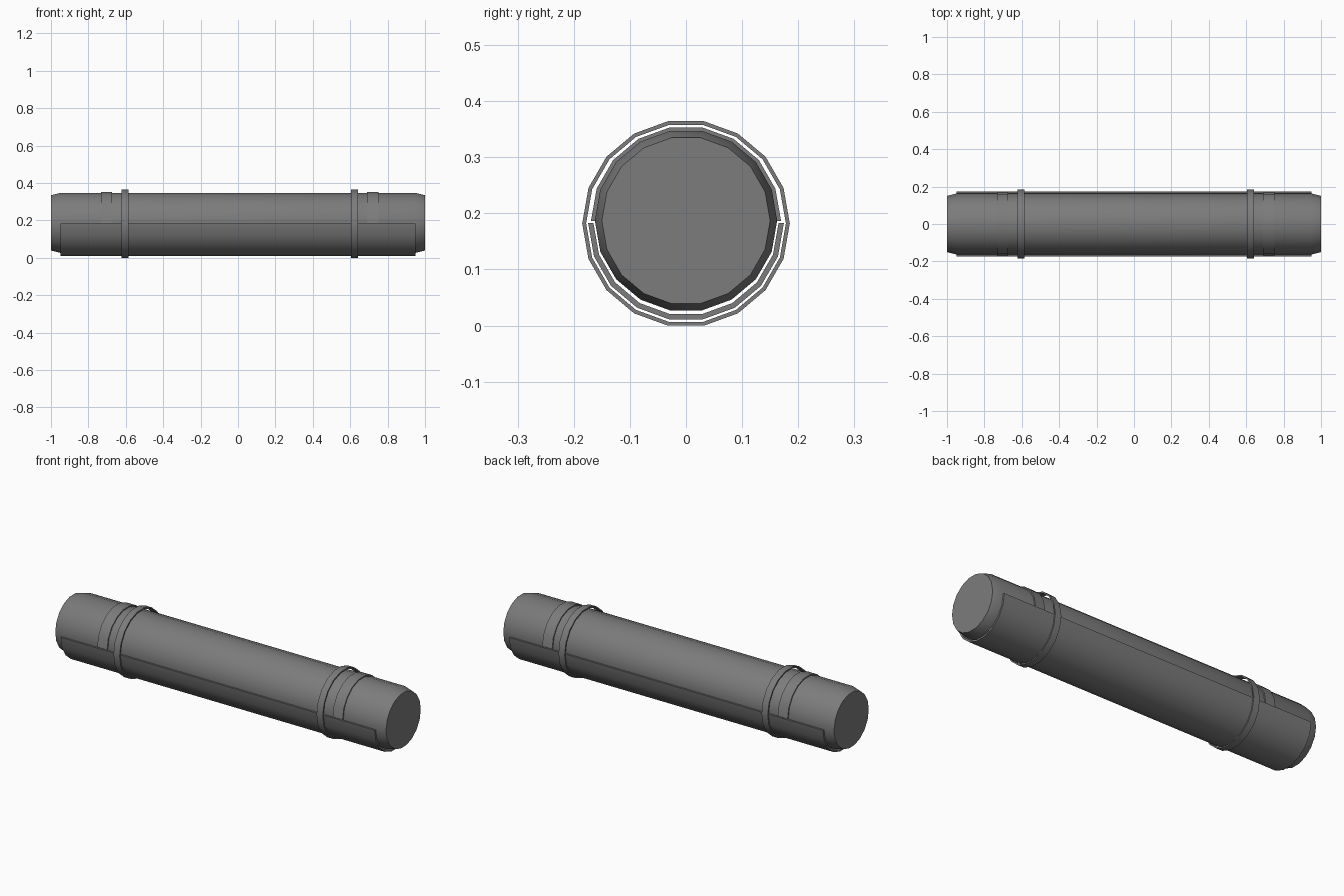
import bpy, bmesh, math

if "Cube" in bpy.data.objects:
    bpy.data.objects.remove(bpy.data.objects["Cube"])

SIDES = 18
grey = bpy.data.materials.new("dark grey")
grey.diffuse_color = (0.2, 0.2, 0.2, 1)
grey.use_nodes = True
grey.node_tree.nodes["Principled BSDF"].inputs["Base Color"].default_value = grey.diffuse_color


def finish(name, bm):
    bmesh.ops.recalc_face_normals(bm, faces=bm.faces)
    me = bpy.data.meshes.new(name)
    bm.to_mesh(me)
    bm.free()
    ob = bpy.data.objects.new(name, me)
    bpy.context.collection.objects.link(ob)
    me.materials.append(grey)
    bpy.ops.object.select_all(action='DESELECT')
    bpy.context.view_layer.objects.active = ob
    ob.select_set(True)
    bpy.ops.object.shade_smooth_by_angle(angle=math.radians(30))
    return ob


def lathe(name, profile, zc, start=0, count=SIDES, closed=False):
    """Sweep (x, radius) points around the x axis; closed profiles make hoops."""
    bm = bmesh.new()
    full = count == SIDES
    rings = []
    for i in range(count if full else count + 1):
        a = 2 * math.pi * (start + i) / SIDES
        rings.append([bm.verts.new((x, r * math.cos(a), zc + r * math.sin(a)))
                      for x, r in profile])
    n = len(profile)
    for i in range(count):
        p, q = rings[i], rings[(i + 1) % len(rings)]
        for j in range(n if closed else n - 1):
            k = (j + 1) % n
            bm.faces.new((p[j], p[k], q[k], q[j]))
    if not closed:                      # end discs
        bm.faces.new([r[0] for r in rings])
        bm.faces.new([r[-1] for r in rings])
    elif not full:                      # cut ends of a half hoop
        bm.faces.new(rings[0])
        bm.faces.new(rings[-1])
    return finish(name, bm)


def hoop(name, x0, x1, r_in, r_out, zc, start=0, count=SIDES):
    return lathe(name, [(x0, r_in), (x1, r_in), (x1, r_out), (x0, r_out)],
                 zc, start, count, closed=True)


# main roll with chamfered ends
end = [(1.0, 0.15), (0.985, 0.154), (0.95, 0.1625)]
lathe("body", [(-x, r) for x, r in end] + end[::-1], 0.187)

# lower half shell
hoop("lower_shell", -0.95, 0.948, 0.165, 0.1745, 0.183, SIDES // 2, SIDES // 2)

# full rings and upper half straps near both ends
for side, s in (("left", -1), ("right", 1)):
    c = 0.009 + s * 0.614
    hoop(side + "_ring", c - 0.0185, c + 0.0185, 0.178, 0.185, 0.182)
    c = 0.009 + s * 0.712
    hoop(side + "_strap", c - 0.03, c + 0.03, 0.160, 0.1695, 0.186, 0, SIDES // 2)
